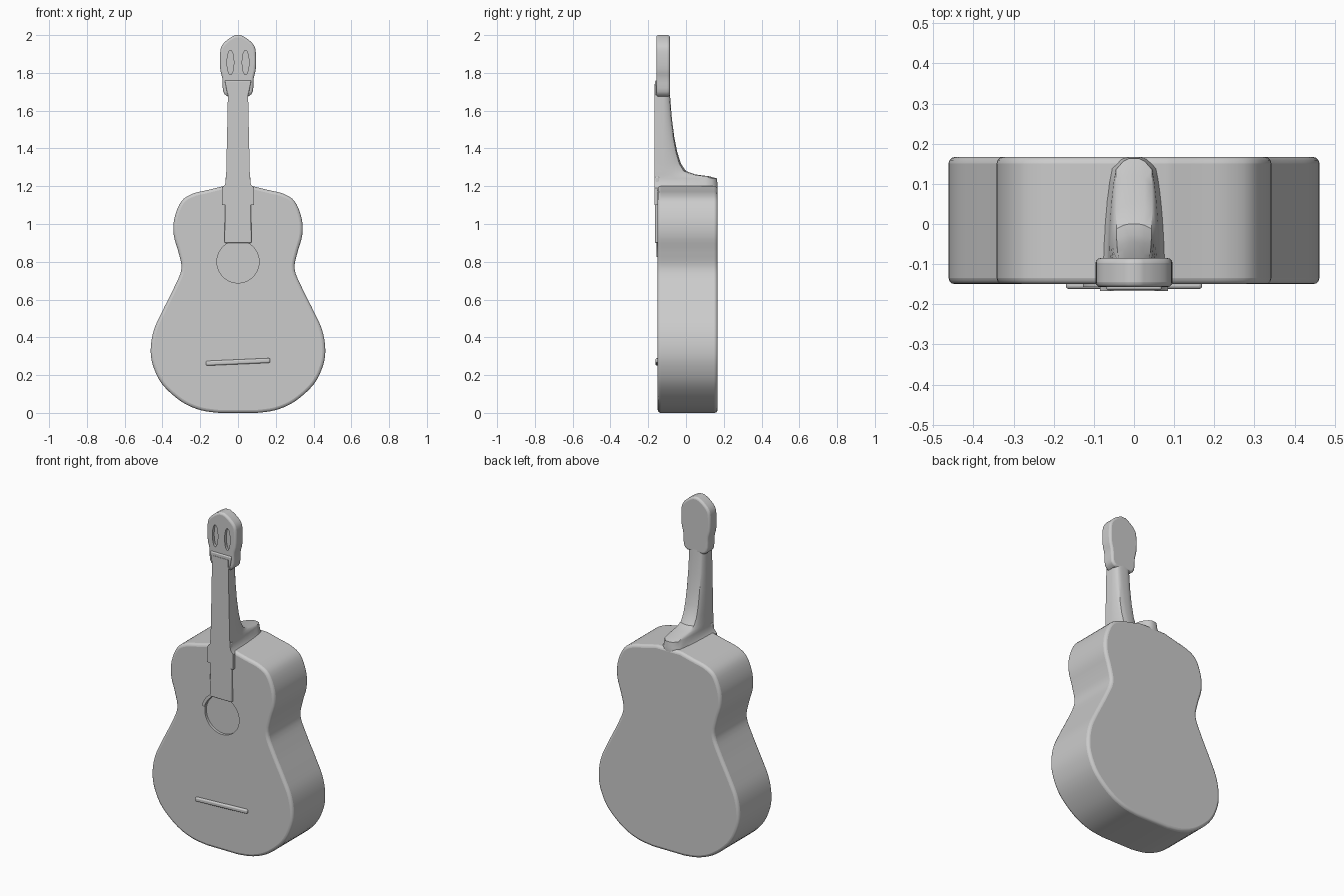
import bpy, bmesh, math
from mathutils import Vector

old = bpy.data.objects.get("Cube")
if old:
    bpy.data.objects.remove(old)

grey = bpy.data.materials.new("plain grey")
grey.use_nodes = True
tone = (0.6, 0.6, 0.6, 1)
grey.diffuse_color = tone
grey.node_tree.nodes["Principled BSDF"].inputs["Base Color"].default_value = tone


def finish(bm, name):
    bmesh.ops.recalc_face_normals(bm, faces=bm.faces)
    mesh = bpy.data.meshes.new(name)
    bm.to_mesh(mesh)
    bm.free()
    mesh.materials.append(grey)
    obj = bpy.data.objects.new(name, mesh)
    bpy.context.collection.objects.link(obj)
    return obj


def smooth_line(points, steps):
    """Catmull-Rom curve through the points."""
    pts = [Vector(p) for p in points]
    pts = [pts[0]] + pts + [pts[-1]]
    line = []
    for a, b, c, d in zip(pts, pts[1:], pts[2:], pts[3:]):
        for i in range(steps):
            t = i / steps
            line.append(b + (c - a) * t / 2 + (a * 2 - b * 5 + c * 4 - d) * t * t / 2
                        + (b * 3 - a - c * 3 + d) * t ** 3 / 2)
    return line + [pts[-1]]


def slab(name, outline, front, back):
    """Extrude an (x, z) outline from front to back along y."""
    bm = bmesh.new()
    face = bm.faces.new([bm.verts.new((x, front, z)) for x, z in outline])
    out = bmesh.ops.extrude_face_region(bm, geom=[face])
    moved = [v for v in out["geom"] if isinstance(v, bmesh.types.BMVert)]
    bmesh.ops.translate(bm, verts=moved, vec=(0, back - front, 0))
    return finish(bm, name)


def mirrored(half):
    return [(x, z) for x, z in half] + [(-x, z) for x, z in reversed(half)]


def circle(cx, cz, rx, rz, sides):
    turn = [2 * math.pi * i / sides for i in range(sides)]
    return [(cx + rx * math.cos(a), cz + rz * math.sin(a)) for a in turn]


def bevel(obj, width):
    mod = obj.modifiers.new("soft edge", "BEVEL")
    mod.width, mod.segments = width, 3
    mod.limit_method, mod.angle_limit = "ANGLE", math.radians(50)


def cut(obj, cutter):
    mod = obj.modifiers.new("cut", "BOOLEAN")
    mod.object, mod.operation, mod.solver = cutter, "DIFFERENCE", "EXACT"
    cutter.hide_render = True
    cutter.hide_set(True)


def smooth(obj):
    bpy.ops.object.select_all(action="DESELECT")
    obj.select_set(True)
    bpy.context.view_layer.objects.active = obj
    bpy.ops.object.shade_smooth_by_angle(angle=math.radians(35))


# Hollow-waisted body with a shallow sound hole
half_body = [(0.10, 0), (0.2, 0.015), (0.3, 0.06), (0.4, 0.15), (0.45, 0.25),
             (0.462, 0.34), (0.445, 0.44), (0.4, 0.54), (0.34, 0.66), (0.3, 0.76),
             (0.315, 0.85), (0.34, 0.94), (0.337, 1.03), (0.3, 1.12), (0.24, 1.16),
             (0.16, 1.18), (0.08, 1.2)]
body = slab("body", mirrored(smooth_line(half_body, 4)), -0.15, 0.167)
bevel(body, 0.016)
cut(body, slab("sound_hole_cutter", circle(0, 0.8, 0.112, 0.112, 40), -0.3, -0.135))

# Raised rim around the upper left of the sound hole
arc = [math.radians(a) for a in range(95, 175, 8)]
rim = [(0.113 * math.cos(a), 0.8 + 0.113 * math.sin(a)) for a in arc]
rim += [(0.13 * math.cos(a), 0.8 + 0.13 * math.sin(a)) for a in reversed(arc)]
hole_rim = slab("sound_hole_rim", rim, -0.157, -0.14)

# Fingerboard over the soundboard, and the bridge
board = slab("fingerboard", [(-0.072, 0.9), (0.072, 0.9), (0.066, 1.25), (-0.066, 1.25)],
             -0.164, -0.14)
bevel(board, 0.006)
bridge = slab("bridge", [(-0.17, 0.25), (0.17, 0.265), (0.17, 0.29), (-0.17, 0.275)],
              -0.162, -0.14)
bevel(bridge, 0.008)

# Neck and heel: rounded sections stacked along z (z, half width, back y)
stations = [(1.1, 0.085, 0.16), (1.19, 0.085, 0.167), (1.21, 0.068, 0.167),
            (1.242, 0.064, 0.163), (1.253, 0.063, 0.12), (1.262, 0.063, 0.05),
            (1.28, 0.062, 0.0), (1.32, 0.061, -0.027), (1.38, 0.06, -0.046),
            (1.46, 0.058, -0.062), (1.56, 0.056, -0.075), (1.66, 0.054, -0.083),
            (1.74, 0.052, -0.088)]
bm = bmesh.new()
rings = []
for z, w, back in stations:
    half = [(w, -0.167), (w, -0.12)]
    for i in range(1, 7):
        s = i / 7
        x = w * (1 - 0.5 * s ** 1.6) if i < 6 else w * 0.42
        half.append((x, -0.12 + (back + 0.12) * math.sin(s * math.pi / 2)))
    half.append((w * 0.2, back))
    rings.append([bm.verts.new((x, y, z)) for x, y in mirrored(half)])
for low, high in zip(rings, rings[1:]):
    for i in range(len(low)):
        j = (i + 1) % len(low)
        bm.faces.new((low[i], low[j], high[j], high[i]))
bm.faces.new(rings[0])
bm.faces.new(rings[-1])
neck = finish(bm, "neck")

# Headstock with two long string slots
half_head = [(0.055, 1.675), (0.078, 1.7), (0.083, 1.77), (0.094, 1.82), (0.095, 1.9),
             (0.085, 1.945), (0.05, 1.98), (0.015, 2.0)]
head = slab("headstock", mirrored(smooth_line(half_head, 3)), -0.157, -0.085)
bevel(head, 0.012)
for side in (-1, 1):
    name = "left" if side > 0 else "right"
    cut(head, slab(name + "_slot_cutter", circle(side * 0.04, 1.855, 0.018, 0.065, 20),
                   -0.3, -0.14))

# Nut plate where the neck meets the headstock
nut = slab("nut", [(-0.055, 1.68), (0.055, 1.68), (0.07, 1.76), (-0.07, 1.76)],
           -0.165, -0.14)
bevel(nut, 0.006)

for part in (body, hole_rim, board, bridge, neck, head, nut):
    smooth(part)
